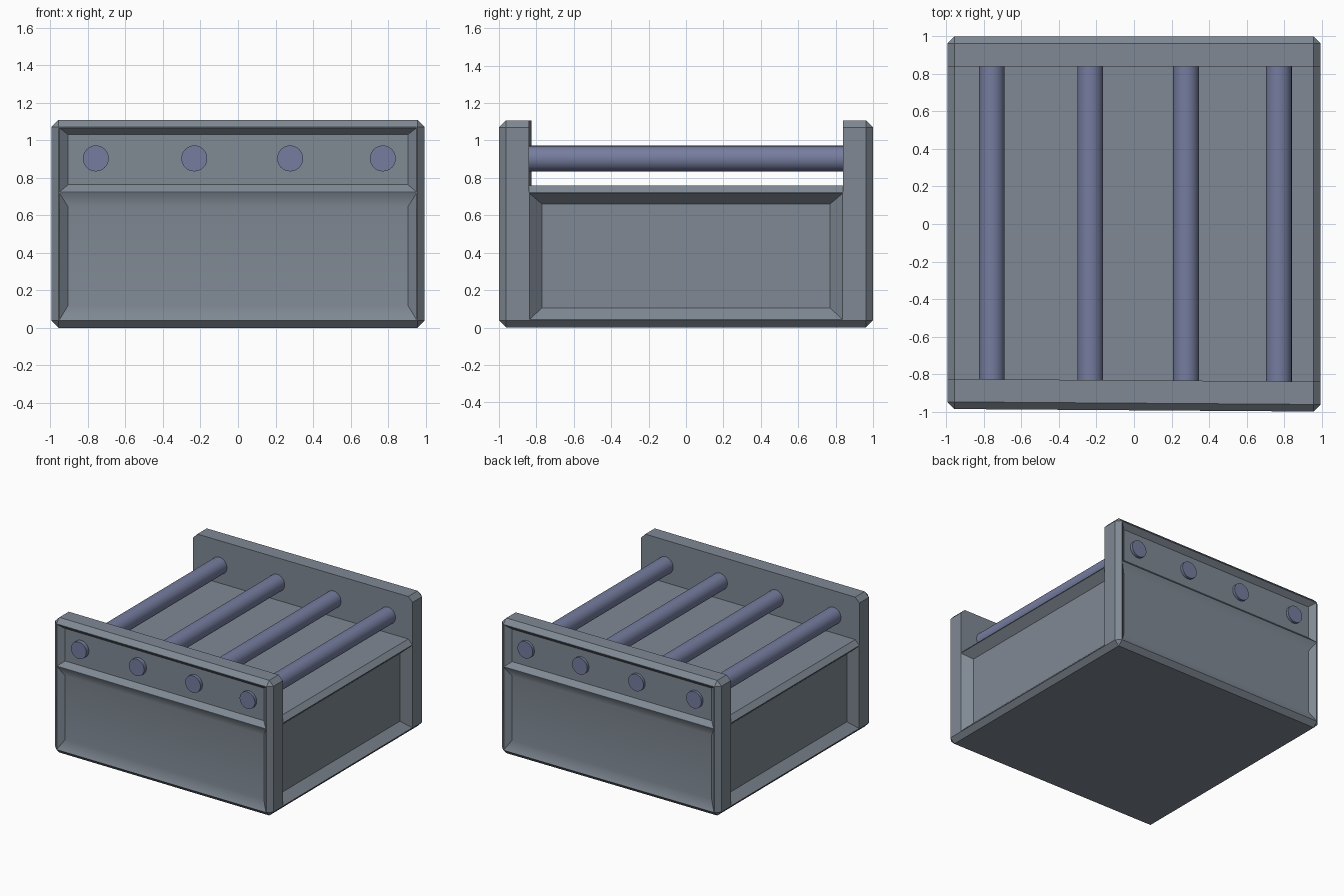
import bpy, bmesh, math
from mathutils import Matrix

if "Cube" in bpy.data.objects:
    bpy.data.objects.remove(bpy.data.objects["Cube"])

H = 1.108      # overall height
CH = 0.038     # outer chamfer


def make_material(name, rgb):
    mat = bpy.data.materials.new(name)
    mat.diffuse_color = (*rgb, 1)
    mat.use_nodes = True
    mat.node_tree.nodes["Principled BSDF"].inputs["Base Color"].default_value = mat.diffuse_color
    return mat


def make_object(name, bm):
    bmesh.ops.recalc_face_normals(bm, faces=bm.faces)
    mesh = bpy.data.meshes.new(name)
    bm.to_mesh(mesh)
    bm.free()
    obj = bpy.data.objects.new(name, mesh)
    bpy.context.collection.objects.link(obj)
    return obj


def activate(obj):
    bpy.ops.object.select_all(action='DESELECT')
    obj.select_set(True)
    bpy.context.view_layer.objects.active = obj


def cut(target, cutter):
    cutter.hide_render = True
    mod = target.modifiers.new("cut", 'BOOLEAN')
    mod.operation = 'DIFFERENCE'
    mod.solver = 'EXACT'
    mod.object = cutter
    activate(target)
    bpy.ops.object.modifier_apply(modifier=mod.name)
    bpy.data.objects.remove(cutter, do_unlink=True)


def recess(outer, inner, depth, angle):
    """Tapered pocket cutter; rects are (u0, u1, z0, z1) on the face at distance 1."""
    k = 0.5  # extend the taper past the surface
    far = [o + (o - i) * k for o, i in zip(outer, inner)]
    bm = bmesh.new()
    rings = []
    for (u0, u1, z0, z1), y in ((far, -1 - depth * k), (inner, -1 + depth)):
        rings.append([bm.verts.new((u, y, z)) for u, z in
                      ((u0, z0), (u1, z0), (u1, z1), (u0, z1))])
    a, b = rings
    bm.faces.new(a)
    bm.faces.new(b[::-1])
    for i in range(4):
        j = (i + 1) % 4
        bm.faces.new((a[i], b[i], b[j], a[j]))
    bmesh.ops.rotate(bm, verts=bm.verts, matrix=Matrix.Rotation(angle, 3, 'Z'))
    return make_object("recess_cutter", bm)


# Chamfered outer block
bm = bmesh.new()
bmesh.ops.create_cube(bm, size=1)
bmesh.ops.scale(bm, vec=(2, 2, H), verts=bm.verts)
bmesh.ops.translate(bm, vec=(0, 0, H / 2), verts=bm.verts)
bmesh.ops.bevel(bm, geom=bm.edges[:], offset=CH, segments=1,
                affect='EDGES', profile=0.5)
body = make_object("body", bm)

# Open channel across the top, leaving two tall end plates
bm = bmesh.new()
profile = [(-1.2, 1.3), (-1.2, 0.522), (-0.962, 0.76),
           (0.962, 0.76), (1.2, 0.522), (1.2, 1.3)]
face = bm.faces.new([bm.verts.new((x, -0.84, z)) for x, z in profile])
ext = bmesh.ops.extrude_face_region(bm, geom=[face])
bmesh.ops.translate(bm, vec=(0, 1.68, 0),
                    verts=[g for g in ext["geom"] if isinstance(g, bmesh.types.BMVert)])
cut(body, make_object("channel_cutter", bm))

# Tapered recesses: two in each end plate, one in each side
for half in range(2):
    a = half * math.pi
    cut(body, recess((-0.957, 0.957, 0.724, 1.066), (-0.91, 0.91, 0.763, 1.03), 0.04, a))
    cut(body, recess((-0.957, 0.957, 0.042, 0.719), (-0.91, 0.91, 0.12, 0.645), 0.04, a))
    cut(body, recess((-0.838, 0.838, 0.042, 0.718), (-0.77, 0.77, 0.105, 0.66), 0.065,
                     a + math.pi / 2))

# Front plate sits very slightly out of square
for v in body.data.vertices:
    v.co.x *= 0.995
    if v.co.y < -0.5:
        v.co.y += 0.014 * (1 - v.co.x) / 2
body.data.materials.append(make_material("slate_grey", (0.215, 0.25, 0.295)))
activate(body)
bpy.ops.object.shade_smooth_by_angle(angle=math.radians(30))
weighted = body.modifiers.new("weighted_normals", 'WEIGHTED_NORMAL')
weighted.keep_sharp = True

# Rods running through both end plates
rod_mat = make_material("rod_blue", (0.18, 0.205, 0.345))
for n, x in enumerate((-0.758, -0.233, 0.278, 0.772)):
    bpy.ops.mesh.primitive_cylinder_add(vertices=32, radius=0.069, depth=1.965,
                                        location=(x, 0, 0.903),
                                        rotation=(math.pi / 2, 0, 0))
    rod = bpy.context.object
    rod.name = f"rod_{n + 1}"
    rod.data.materials.append(rod_mat)
    bpy.ops.object.shade_smooth_by_angle(angle=math.radians(30))
